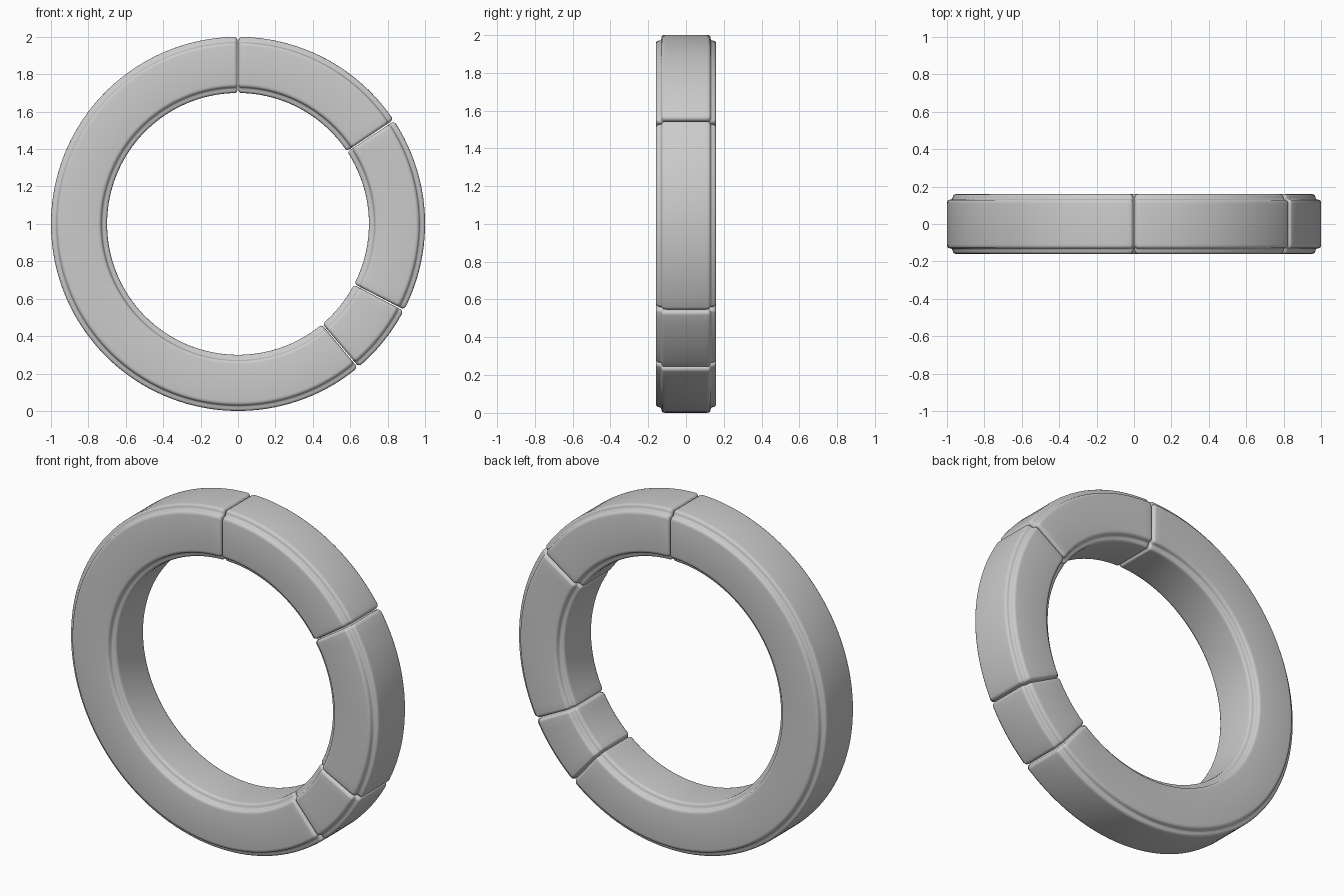
import bpy, bmesh
from math import radians, degrees, sin, cos, ceil, pi

if "Cube" in bpy.data.objects:
    bpy.data.objects.remove(bpy.data.objects["Cube"])

MID, CENTRE_Z = 0.85, 1.0
GAP, ROUND = 0.003, 0.018

# One quarter of the stepped cross-section: (radial offset, depth)
QUARTER = [(0.150, 0.0), (0.150, 0.110), (0.1485, 0.121), (0.144, 0.1275), (0.136, 0.130),
           (0.126, 0.1315), (0.1215, 0.136), (0.120, 0.143), (0.1175, 0.152),
           (0.111, 0.158), (0.100, 0.160), (0.0, 0.160)]


def section(inset):
    """Whole cross-section, mirrored from the quarter and shrunk by inset."""
    q = [(u * (1 - inset / 0.15), v * (1 - inset / 0.16)) for u, v in QUARTER]
    top = q + [(-u, v) for u, v in reversed(q[:-1])]
    return top + [(u, -v) for u, v in reversed(top[1:-1])]


def ring_segment(name, start, end):
    a0, a1 = radians(start), radians(end)
    # rounded end stations: (distance from the joint, inset)
    ends = [(GAP + ROUND * (1 - sin(t)), ROUND * (1 - cos(t)))
            for t in [pi / 2 * k / 5 for k in range(5, -1, -1)]]
    stations = [(a0 + d / MID, i) for d, i in ends]
    lo, hi = stations[-1][0], a1 - (stations[-1][0] - a0)
    n = ceil(degrees(hi - lo) / 2.5)
    stations += [(lo + (hi - lo) * k / n, 0) for k in range(1, n)]
    stations += [(a1 - d / MID, i) for d, i in reversed(ends)]

    bm = bmesh.new()
    rings = []
    for a, inset in stations:
        rings.append([bm.verts.new(((MID + u) * cos(a), v, CENTRE_Z + (MID + u) * sin(a)))
                      for u, v in section(inset)])
    m = len(rings[0])
    for r, s in zip(rings, rings[1:]):
        for j in range(m):
            k = (j + 1) % m
            bm.faces.new((r[j], r[k], s[k], s[j]))
    bm.faces.new(rings[0])
    bm.faces.new(rings[-1])
    bmesh.ops.recalc_face_normals(bm, faces=bm.faces)
    mesh = bpy.data.meshes.new(name)
    bm.to_mesh(mesh)
    bm.free()
    obj = bpy.data.objects.new(name, mesh)
    bpy.context.collection.objects.link(obj)
    bpy.ops.object.select_all(action='DESELECT')
    obj.select_set(True)
    bpy.context.view_layer.objects.active = obj
    bpy.ops.object.shade_smooth_by_angle(angle=radians(50))


# Four segments of the ring, angles measured from +x
for name, start, end in [("segment_top_right", 33.6, 90), ("segment_right", -27.5, 33.6),
                         ("segment_small", -50, -27.5), ("segment_large", 90, 310)]:
    ring_segment(name, start, end)
